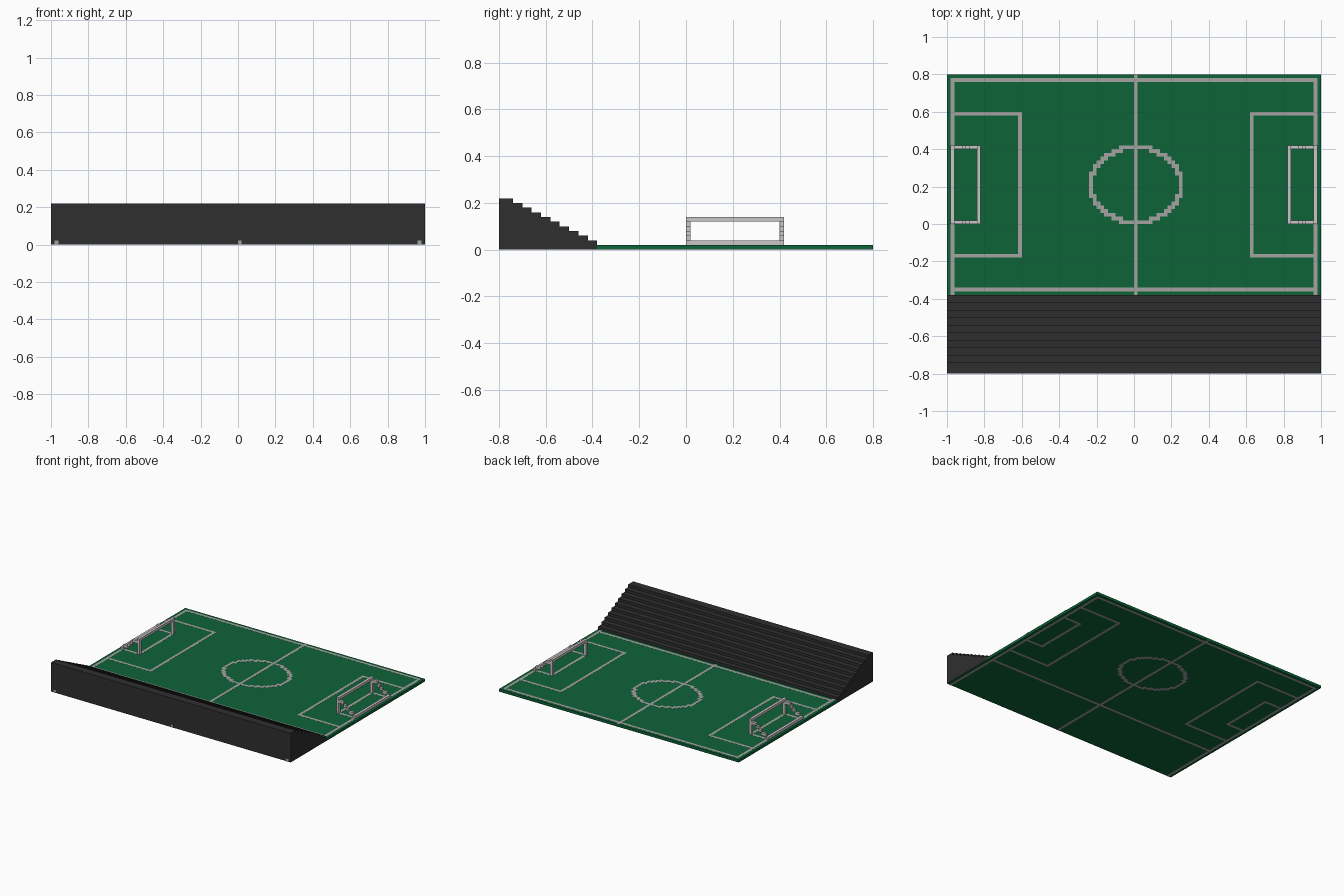
import bpy, bmesh, math

if "Cube" in bpy.data.objects:
    bpy.data.objects.remove(bpy.data.objects["Cube"])

def material(name, rgb):
    m = bpy.data.materials.new(name)
    m.diffuse_color = (*rgb, 1)
    m.use_nodes = True
    m.node_tree.nodes["Principled BSDF"].inputs["Base Color"].default_value = m.diffuse_color
    return m

GRASS = material("grass green", (0.004, 0.125, 0.040))
STAND = material("charcoal", (0.028, 0.028, 0.028))
LINE = material("line grey", (0.38, 0.37, 0.36))
FRAME = material("goal white", (0.60, 0.57, 0.58))

def boxes(name, mat, items):
    """One object made of boxes given as (x0, x1, y0, y1, z0, z1)."""
    bm = bmesh.new()
    for x0, x1, y0, y1, z0, z1 in items:
        vs = bmesh.ops.create_cube(bm, size=1)["verts"]
        for v in vs:
            v.co = (x1 if v.co.x > 0 else x0,
                    y1 if v.co.y > 0 else y0,
                    z1 if v.co.z > 0 else z0)
    me = bpy.data.meshes.new(name)
    bm.to_mesh(me)
    bm.free()
    me.materials.append(mat)
    ob = bpy.data.objects.new(name, me)
    bpy.context.collection.objects.link(ob)
    return ob

E = 0.0006      # how far the painted lines stand proud of the grass
W = 0.02        # line and bar width

# Pitch, with a slightly inset strip running under the stand
boxes("pitch", GRASS, [(-1, 1, -0.38, 0.8, E, 0.02),
                       (-0.999, 0.999, -0.799, -0.38, E, 0.02)])

# Stepped stand: one extruded staircase profile
profile = [(-0.38, 2 * E), (-0.8 + E, 2 * E), (-0.8 + E, 0.22)]
for i in range(10):
    y, z = -0.74 + 0.04 * i, 0.22 - 0.02 * i
    profile += [(y, z), (y, z - 0.02)] if i < 9 else [(y, z)]
bm = bmesh.new()
face = bm.faces.new([bm.verts.new((-1, y, z)) for y, z in profile])
ext = bmesh.ops.extrude_face_region(bm, geom=[face])["geom"]
bmesh.ops.translate(bm, vec=(2, 0, 0),
                    verts=[g for g in ext if isinstance(g, bmesh.types.BMVert)])
bmesh.ops.recalc_face_normals(bm, faces=bm.faces)
me = bpy.data.meshes.new("stand")
bm.to_mesh(me)
bm.free()
me.materials.append(STAND)
bpy.context.collection.objects.link(bpy.data.objects.new("stand", me))

# Pitch markings
def mark(x0, x1, y0, y1):
    return (x0, x1, y0, y1, 0, 0.02 + E)

lines = [mark(-0.98, -0.96, -0.8, 0.78), mark(0.96, 0.98, -0.8, 0.78),
         mark(0, W, -0.8, 0.8),
         mark(-0.96, 0.96, 0.76, 0.78), mark(-0.96, 0.96, -0.36, -0.34)]

def area(inner, outer, y0, y1):
    """Three-sided box in front of a goal."""
    s = 1 if inner > 0 else -1
    a, b = sorted((inner, outer))
    front = (inner - W / 2, inner + W / 2)
    return [mark(*front, y0, y1), mark(a, b, y0, y0 + W), mark(a, b, y1 - W, y1)]

lines += area(-0.61, -0.96, -0.18, 0.60) + area(0.63, 0.96, -0.18, 0.60)
lines += area(-0.83, -0.96, 0.0, 0.42) + area(0.83, 0.96, 0.0, 0.42)
boxes("pitch_lines", LINE, lines)

# Centre circle, stepped on a grid
cells = set()
for k in range(720):
    t = math.radians(k / 2)
    cells.add((round(0.24 * math.cos(t) / W), round(0.20 * math.sin(t) / W)))
boxes("centre_circle", LINE,
      [mark(i * W, i * W + W, 0.20 + j * W, 0.22 + j * W) for i, j in sorted(cells)])

# Goals: front posts, crossbar, stepped side bars and rear ground bar
for side, s in (("left", -1), ("right", 1)):
    def bar(x0, x1, y0, y1, z0, z1):
        a, b = sorted((s * x0, s * x1))
        return (a, b, y0, y1, z0, z1)
    parts = [bar(0.82, 0.84, W, 0.40, 0.12, 0.14),
             bar(0.96, 0.98, W, 0.40, 0.02, 0.04)]
    for y in (0.0, 0.40):
        parts.append(bar(0.82, 0.84, y, y + W, 0.02, 0.14))
        for i in range(1, 8):
            z = 0.12 - W * round(i * 5 / 7)
            parts.append(bar(0.82 + W * i, 0.84 + W * i, y, y + W, z, z + W))
    boxes(side + "_goal", FRAME, parts)
